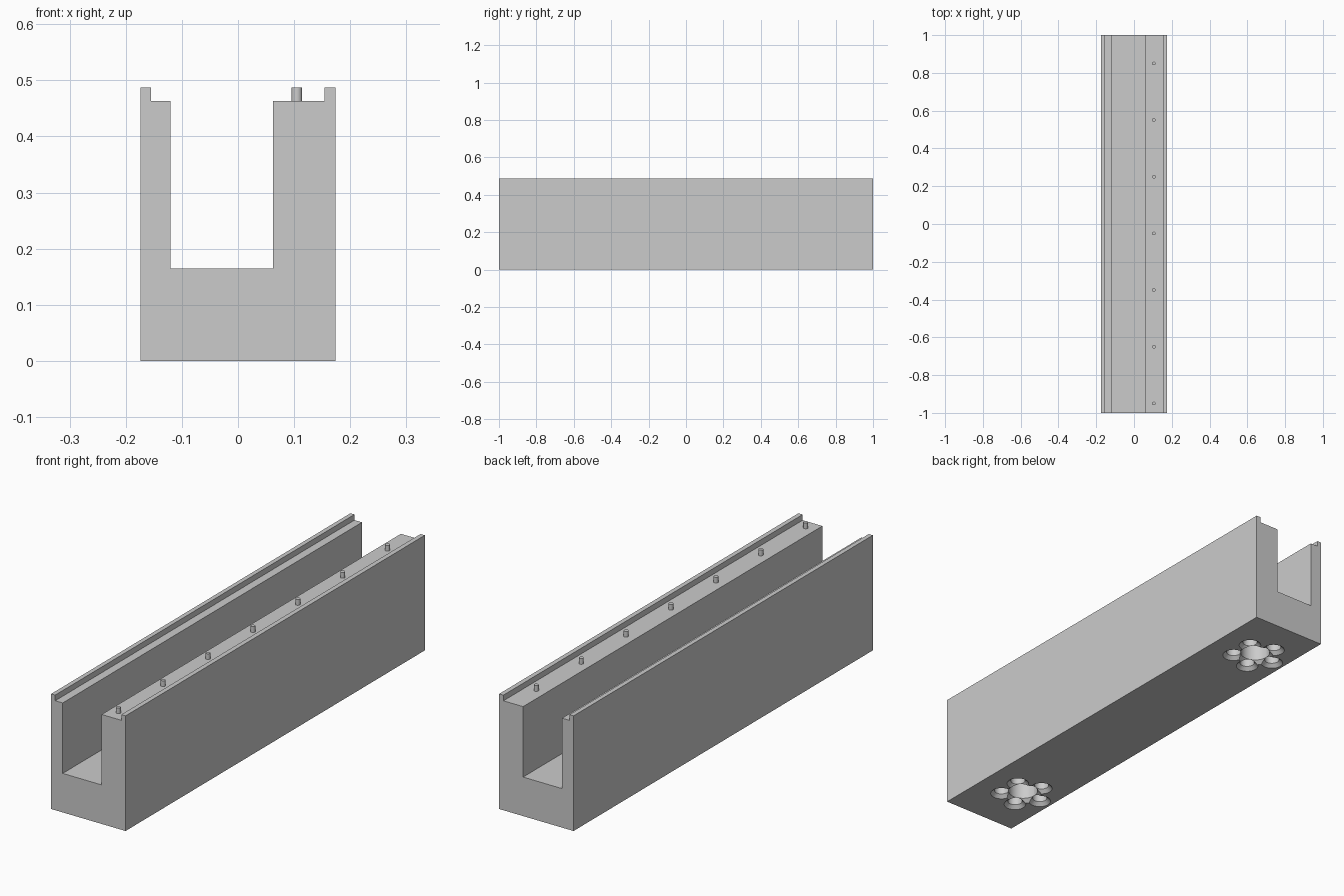
import bpy, bmesh, math

cube = bpy.data.objects.get("Cube")
if cube:
    bpy.data.objects.remove(cube, do_unlink=True)

grey = bpy.data.materials.new("light_grey")
grey.use_nodes = True
grey.diffuse_color = (0.6, 0.6, 0.6, 1)
grey.node_tree.nodes["Principled BSDF"].inputs["Base Color"].default_value = (0.6, 0.6, 0.6, 1)


def make_object(name, bm):
    bmesh.ops.recalc_face_normals(bm, faces=bm.faces)
    mesh = bpy.data.meshes.new(name)
    bm.to_mesh(mesh)
    bm.free()
    mesh.materials.append(grey)
    obj = bpy.data.objects.new(name, mesh)
    bpy.context.collection.objects.link(obj)
    return obj


def turned(name, profile, location, sides):
    """Closed solid turned around z from (radius, height) pairs."""
    bm = bmesh.new()
    rings = [[bm.verts.new((r * math.cos(math.tau * i / sides),
                            r * math.sin(math.tau * i / sides), z))
              for i in range(sides)] for r, z in profile]
    for low, high in zip(rings, rings[1:]):
        for i in range(sides):
            j = (i + 1) % sides
            bm.faces.new((low[i], low[j], high[j], high[i]))
    bm.faces.new(rings[0])
    bm.faces.new(rings[-1])
    obj = make_object(name, bm)
    obj.location = location
    return obj


def smooth(obj):
    bpy.ops.object.select_all(action="DESELECT")
    obj.select_set(True)
    bpy.context.view_layer.objects.active = obj
    bpy.ops.object.shade_smooth_by_angle(angle=math.radians(30))


# Channel body: cross-section extruded along y
TOP, LEDGE, FLOOR = 0.487, 0.463, 0.165
section = [(-0.174, 0), (0.174, 0), (0.174, TOP), (0.154, TOP), (0.154, LEDGE),
           (0.062, LEDGE), (0.062, FLOOR), (-0.12, FLOOR), (-0.12, LEDGE),
           (-0.155, LEDGE), (-0.155, TOP), (-0.174, TOP)]
bm = bmesh.new()
end = bm.faces.new([bm.verts.new((x, -1, z)) for x, z in section])
moved = bmesh.ops.extrude_face_region(bm, geom=[end])["geom"]
bmesh.ops.translate(bm, vec=(0, 2, 0),
                    verts=[v for v in moved if isinstance(v, bmesh.types.BMVert)])
body = make_object("channel_body", bm)

# Five-lobed sockets with flared rims, cut into the underside
DEPTH, FLARE, CENTRE_X, LOBE_RING = 0.122, 0.015, -0.028, 0.09
cutters = []


def socket_cutter(radius, x, y):
    rim = radius + FLARE
    profile = [(rim, -0.02), (rim, 0), (radius, FLARE), (radius, DEPTH)]
    cutter = turned("socket_cutter", profile, (x, y, 0), 32)
    cutter.hide_render = True
    cutters.append(cutter)
    mod = body.modifiers.new("socket", "BOOLEAN")
    mod.operation = "DIFFERENCE"
    mod.solver = "EXACT"
    mod.object = cutter


for y in (-0.75, 0.75):
    socket_cutter(0.06, CENTRE_X, y)
    for k in range(5):
        a = math.radians(36 + 72 * k)
        socket_cutter(0.03, CENTRE_X + LOBE_RING * math.cos(a),
                      y + LOBE_RING * math.sin(a))

bpy.context.view_layer.objects.active = body
body.select_set(True)
for mod in list(body.modifiers):
    bpy.ops.object.modifier_apply(modifier=mod.name)
for cutter in cutters:
    bpy.data.objects.remove(cutter, do_unlink=True)
smooth(body)

# Row of locating pins on the wide wall
for k in range(7):
    pin = turned(f"pin_{k + 1}", [(0.0095, LEDGE - 0.005), (0.0095, TOP)],
                 (0.105, -0.95 + 0.3 * k, 0), 24)
    smooth(pin)
